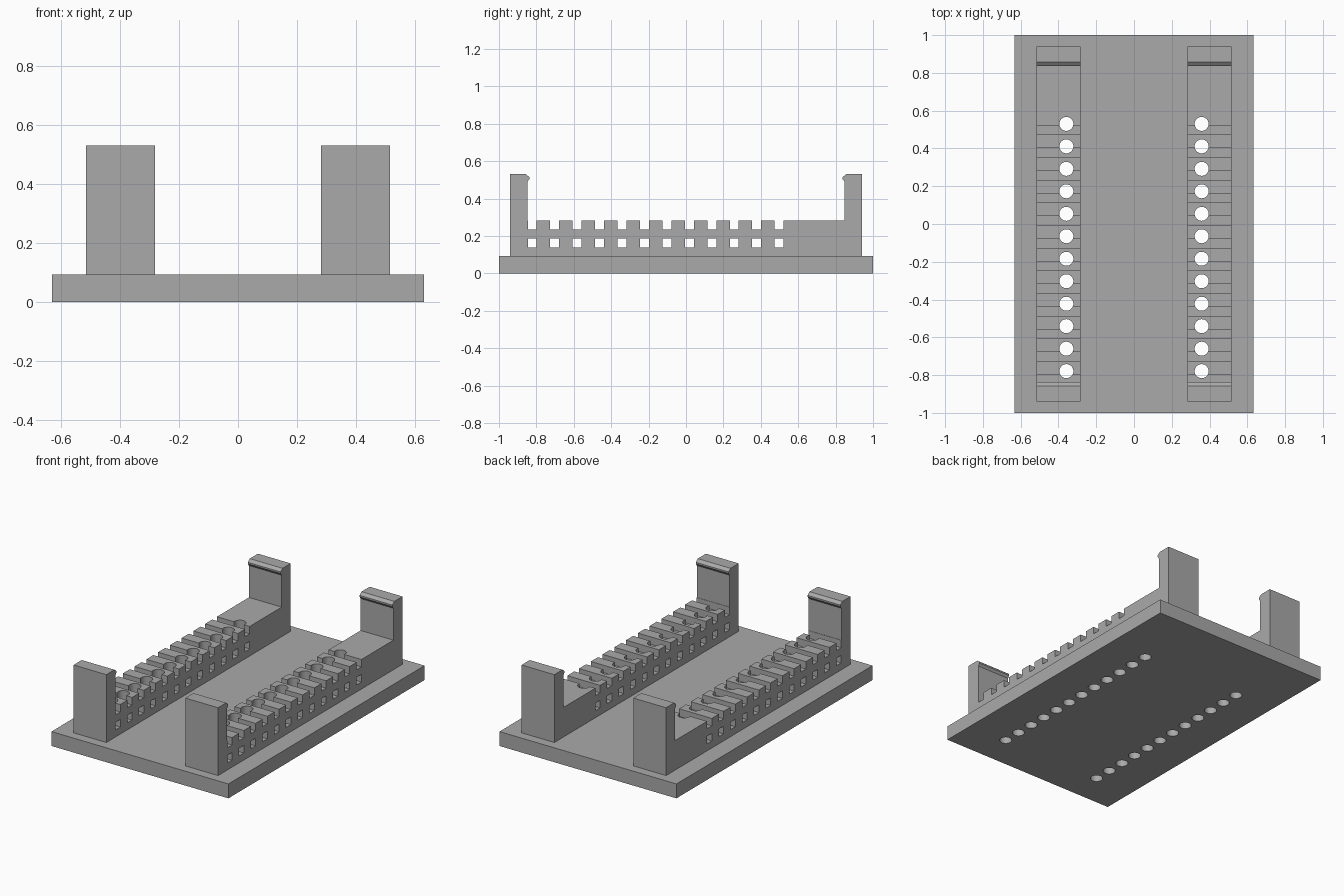
import bpy, bmesh, math
from mathutils import Matrix, Vector

cube = bpy.data.objects.get("Cube")
if cube:
    bpy.data.objects.remove(cube, do_unlink=True)

GREY = (0.40, 0.40, 0.40, 1)
mat = bpy.data.materials.new("plain grey")
mat.use_nodes = True
mat.diffuse_color = GREY
mat.node_tree.nodes["Principled BSDF"].inputs["Base Color"].default_value = GREY

BASE_TOP, RAIL_TOP = 0.093, 0.284
RAIL_X, RAIL_W = 0.399, 0.234
HOLE_X, HOLE_R = 0.358, 0.037
COUNT = 12


def make_object(name, bm):
    bmesh.ops.recalc_face_normals(bm, faces=bm.faces)
    mesh = bpy.data.meshes.new(name)
    bm.to_mesh(mesh)
    bm.free()
    mesh.materials.append(mat)
    obj = bpy.data.objects.new(name, mesh)
    bpy.context.collection.objects.link(obj)
    return obj


def add_box(bm, center, size):
    bmesh.ops.create_cube(bm, size=1, matrix=Matrix.Translation(center) @ Matrix.Diagonal((*size, 1)))


def cut(obj, cutters):
    for cutter in cutters:
        mod = obj.modifiers.new("cut", 'BOOLEAN')
        mod.operation, mod.solver, mod.object = 'DIFFERENCE', 'EXACT', cutter
    graph = bpy.context.evaluated_depsgraph_get()
    mesh = bpy.data.meshes.new_from_object(obj.evaluated_get(graph))
    obj.modifiers.clear()
    obj.data = mesh


# Pin hole cutters, one row over each rail
bm = bmesh.new()
for side in (-1, 1):
    for i in range(COUNT):
        bmesh.ops.create_cone(bm, cap_ends=True, segments=32, radius1=HOLE_R, radius2=HOLE_R, depth=1,
                              matrix=Matrix.Translation((side * HOLE_X, -0.779 + i * 0.119, 0.2)))
holes = make_object("hole_cutter", bm)

# Cross slots open at the top and windows below them
bm = bmesh.new()
for i in range(COUNT):
    y = -0.822 + i * 0.12
    add_box(bm, (0, y, 0.286), (2, 0.048, 0.1))
    add_box(bm, (0, y, 0.163), (2, 0.048, 0.049))
slots = make_object("slot_cutter", bm)

# Base plate
bm = bmesh.new()
add_box(bm, (0, 0, BASE_TOP / 2), (1.264, 2, BASE_TOP))
base = make_object("base_plate", bm)
cut(base, [holes])

# Rails: side profile with an end post and snap lip at each end
post = [(0.94, BASE_TOP), (0.94, 0.531), (0.857, 0.531), (0.837, 0.515),
        (0.837, 0.505), (0.848, 0.49), (0.848, RAIL_TOP)]
profile = post + [(-y, z) for y, z in reversed(post)]
for name, side in (("right_rail", -1), ("left_rail", 1)):
    bm = bmesh.new()
    x = side * RAIL_X - RAIL_W / 2
    face = bm.faces.new([bm.verts.new((x, y, z)) for y, z in profile])
    out = bmesh.ops.extrude_face_region(bm, geom=[face])
    moved = [v for v in out["geom"] if isinstance(v, bmesh.types.BMVert)]
    bmesh.ops.translate(bm, verts=moved, vec=Vector((RAIL_W, 0, 0)))
    rail = make_object(name, bm)
    cut(rail, [slots, holes])

for cutter in (holes, slots):
    bpy.data.objects.remove(cutter, do_unlink=True)

# Crisp flats, smooth hole walls
for obj in bpy.context.scene.objects:
    obj.select_set(obj.type == 'MESH')
bpy.context.view_layer.objects.active = base
bpy.ops.object.shade_smooth_by_angle(angle=math.radians(30))
